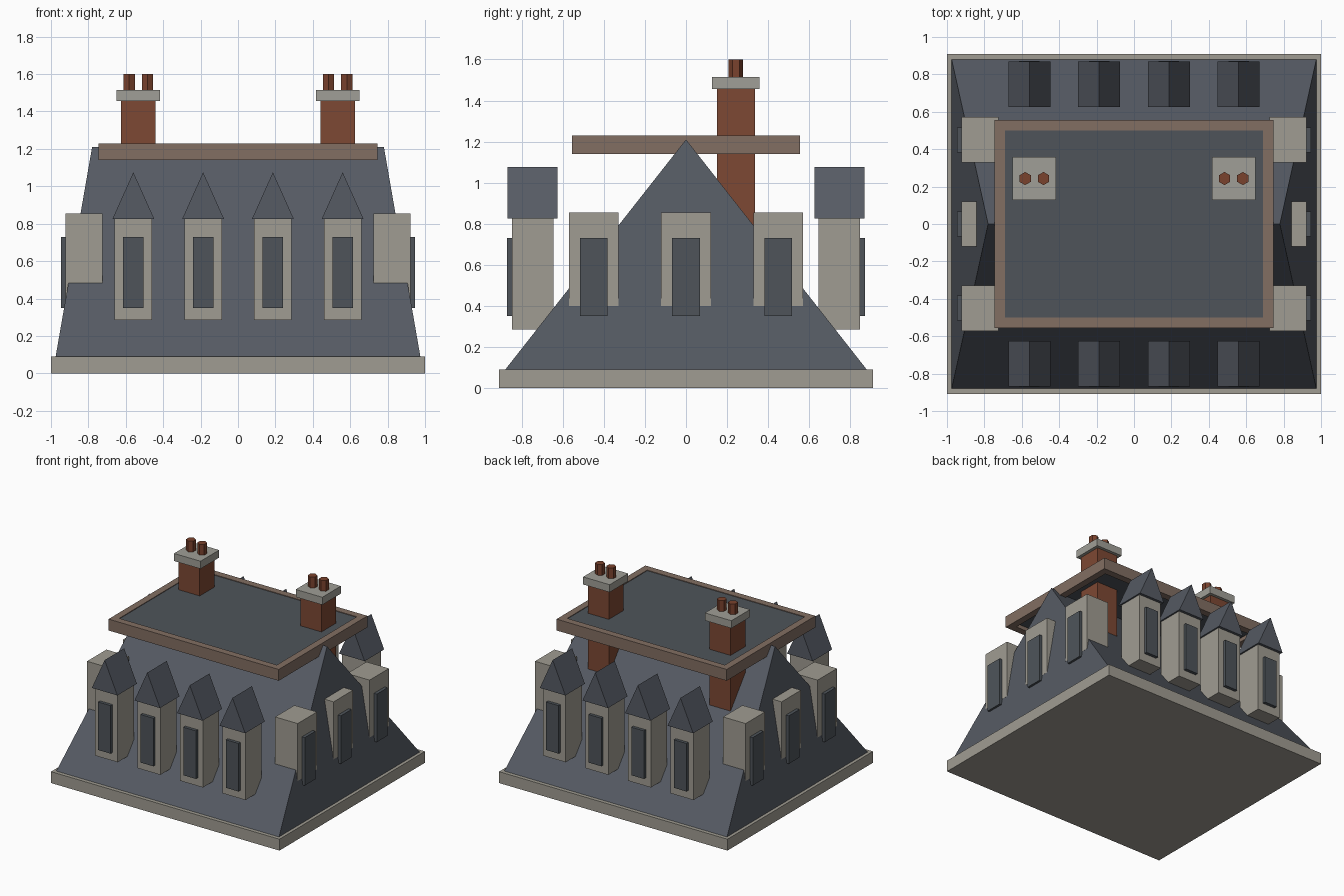
import bpy
from mathutils import Vector

cube = bpy.data.objects.get("Cube")
if cube:
    bpy.data.objects.remove(cube, do_unlink=True)


def material(name, rgb):
    """Flat material from sRGB 0-255 values, stored as linear."""
    col = [((c / 255 + 0.055) / 1.055) ** 2.4 for c in rgb] + [1.0]
    m = bpy.data.materials.new(name)
    m.use_nodes = True
    m.diffuse_color = col
    bsdf = m.node_tree.nodes["Principled BSDF"]
    bsdf.inputs["Base Color"].default_value = col
    bsdf.inputs["Roughness"].default_value = 0.9
    return m


SLATE = material("slate", (86, 91, 100))
LEAD = material("lead_grey", (78, 84, 90))
STONE = material("pale_stone", (160, 156, 146))
CAP = material("cap_stone", (160, 159, 151))
TIMBER = material("brown_trim", (130, 110, 98))
BRICK = material("brick", (125, 72, 51))
CLAY = material("clay_pot", (122, 66, 45))


def mesh(name, verts, faces, mat):
    me = bpy.data.meshes.new(name)
    me.from_pydata(verts, [], faces)
    me.materials.append(mat)
    ob = bpy.data.objects.new(name, me)
    bpy.context.collection.objects.link(ob)
    return ob


def box(name, x, y, z, mat):
    """Box from (min, max) ranges, in any order."""
    (x0, x1), (y0, y1), (z0, z1) = sorted(x), sorted(y), sorted(z)
    verts = [(x0, y0, z0), (x1, y0, z0), (x1, y1, z0), (x0, y1, z0),
             (x0, y0, z1), (x1, y0, z1), (x1, y1, z1), (x0, y1, z1)]
    faces = [(3, 2, 1, 0), (4, 5, 6, 7), (0, 1, 5, 4),
             (1, 2, 6, 5), (2, 3, 7, 6), (3, 0, 4, 7)]
    return mesh(name, verts, faces, mat)


def ridge_roof(name, centre, half_x, half_y, z0, z1, half_ridge, along_y, mat):
    """Closed roof on a rectangle, with a ridge along x or y."""
    cx, cy = centre
    r = (0, half_ridge) if along_y else (half_ridge, 0)
    verts = [(cx - half_x, cy - half_y, z0), (cx + half_x, cy - half_y, z0),
             (cx + half_x, cy + half_y, z0), (cx - half_x, cy + half_y, z0),
             (cx - r[0], cy - r[1], z1), (cx + r[0], cy + r[1], z1)]
    if along_y:
        faces = [(3, 2, 1, 0), (0, 1, 4), (1, 2, 5, 4), (2, 3, 5), (3, 0, 4, 5)]
    else:
        faces = [(3, 2, 1, 0), (0, 1, 5, 4), (1, 2, 5), (2, 3, 4, 5), (3, 0, 4)]
    return mesh(name, verts, faces, mat)


def around(c, half):
    return (c - half, c + half)


# Base slab and steep main roof
box("base_cornice", (-1, 1), (-0.91, 0.91), (0, 0.09), STONE)
ridge_roof("main_roof", (0, 0), 0.975, 0.88, 0.09, 1.21, 0.78, False, SLATE)

# Flat top deck framed by four beams
box("deck_panel", (-0.7, 0.7), (-0.51, 0.51), (1.17, 1.225), LEAD)
for s, side in ((-1, "right"), (1, "left")):
    box("deck_beam_" + side, (s * 0.69, s * 0.745), (-0.555, 0.555),
        (1.14, 1.23), TIMBER)
for s, side in ((-1, "front"), (1, "back")):
    box("deck_beam_" + side, (-0.69, 0.69), (s * 0.5, s * 0.555),
        (1.14, 1.23), TIMBER)

# Gabled dormers on the front and back slopes
for s, side in ((-1, "front"), (1, "back")):
    for i in range(4):
        cx = (i - 1.5) * 0.373
        tag = f"{side}_{i + 1}"
        box("dormer_body_" + tag, around(cx, 0.1), (s * 0.645, s * 0.848),
            (0.285, 0.83), STONE)
        ridge_roof("dormer_roof_" + tag, (cx, s * 0.747), 0.112, 0.122,
                   0.825, 1.075, 0.122, True, SLATE)
        box("dormer_window_" + tag, around(cx, 0.055), (s * 0.83, s * 0.872),
            (0.35, 0.73), LEAD)

# Flat-topped dormers on the two ends
for s, side in ((-1, "right"), (1, "left")):
    for i in range(3):
        cy = (i - 1) * 0.45
        tag = f"{side}_{i + 1}"
        box("end_dormer_" + tag, (s * 0.725, s * 0.922), around(cy, 0.121),
            (0.4, 0.855), STONE)
        box("end_window_" + tag, (s * 0.9, s * 0.947), around(cy, 0.067),
            (0.35, 0.73), LEAD)

# Chimneys with caps and hexagonal pots
for s, side in ((-1, "right"), (1, "left")):
    cx, cy = s * 0.533, 0.243
    box("chimney_stack_" + side, around(cx, 0.092), around(cy, 0.092),
        (0.7, 1.46), BRICK)
    box("chimney_cap_" + side, around(cx, 0.116), around(cy, 0.116),
        (1.455, 1.515), CAP)
    for k in (-1, 1):
        bpy.ops.mesh.primitive_cylinder_add(
            vertices=6, radius=0.035, depth=0.1,
            location=Vector((cx + k * 0.049, cy, 1.55)))
        pot = bpy.context.object
        pot.name = f"chimney_pot_{side}_{'inner' if k * s < 0 else 'outer'}"
        pot.data.materials.append(CLAY)
